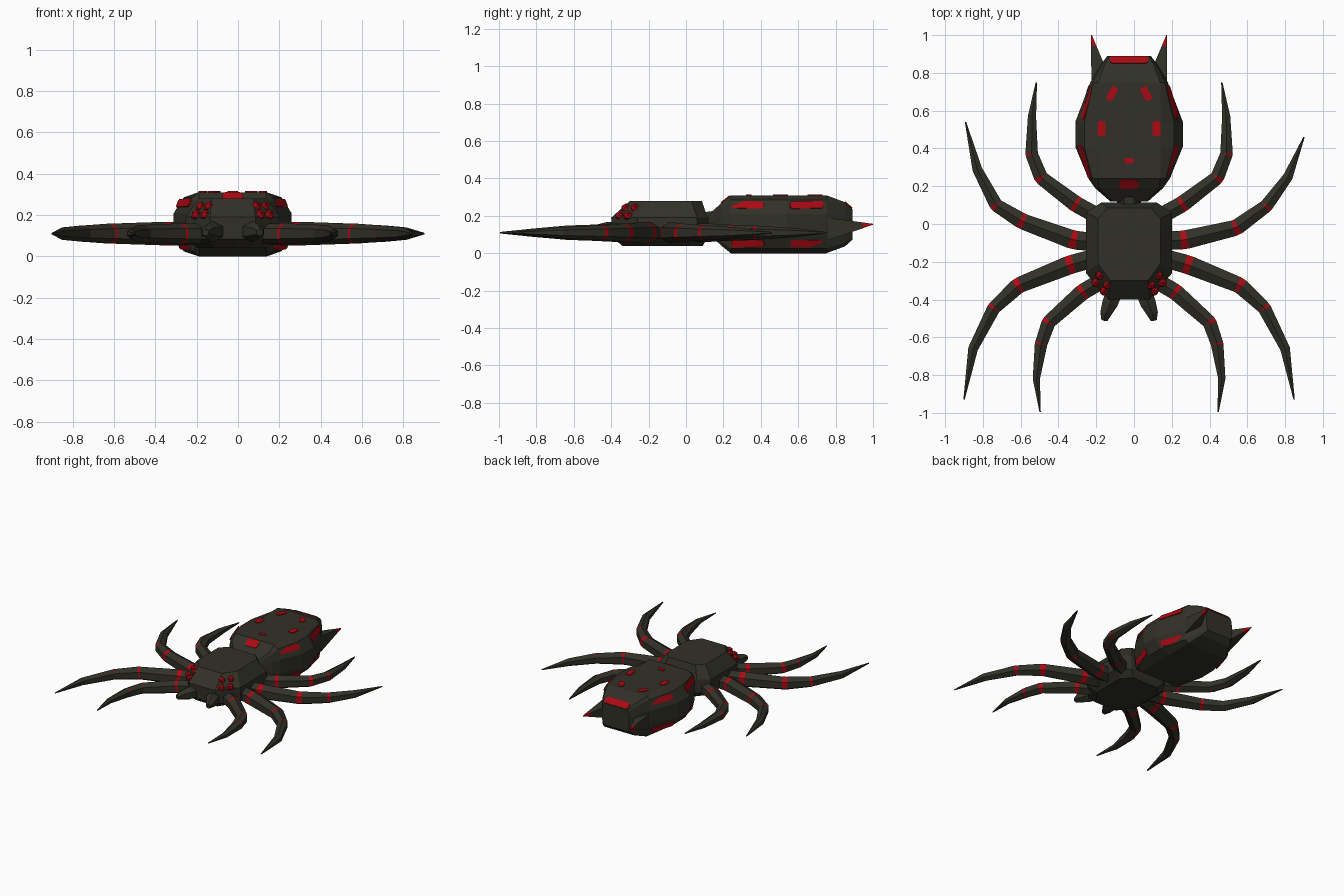
import bpy, bmesh, math
from mathutils import Vector
from mathutils.bvhtree import BVHTree

if "Cube" in bpy.data.objects:
    bpy.data.objects.remove(bpy.data.objects["Cube"])

CX = -0.026  # symmetry plane of the body


def material(name, col):
    m = bpy.data.materials.new(name)
    m.diffuse_color = (*col, 1)
    m.use_nodes = True
    m.node_tree.nodes["Principled BSDF"].inputs["Base Color"].default_value = m.diffuse_color
    return m


DARK = material("dark shell", (0.031, 0.030, 0.021))
RED = material("red marking", (0.40, 0.003, 0.006))


def finish(bm, name, mats):
    bmesh.ops.recalc_face_normals(bm, faces=bm.faces)
    me = bpy.data.meshes.new(name)
    bm.to_mesh(me)
    bm.free()
    for m in mats:
        me.materials.append(m)
    ob = bpy.data.objects.new(name, me)
    bpy.context.collection.objects.link(ob)
    return ob


def loft(bm, rings, red=()):
    """Skin a list of point rings and cap both ends; red = segment indices."""
    vs = [[bm.verts.new(p) for p in r] for r in rings]
    n = len(rings[0])
    for i in range(len(vs) - 1):
        for k in range(n):
            j = (k + 1) % n
            f = bm.faces.new((vs[i][k], vs[i][j], vs[i + 1][j], vs[i + 1][k]))
            f.material_index = int(i in red)
    for end, seg in ((vs[0], -1), (vs[-1], len(vs) - 2)):
        bm.faces.new(end).material_index = int(seg in red)


def tube(name, path, radii, bands=None, sides=6):
    """Tapered faceted tube; bands = {joint index: red ring width}."""
    bands = bands or {}
    P = [Vector(p) for p in path]
    pts, rad, red = [], [], []
    for i, p in enumerate(P):
        if i in bands:
            w = bands[i] / 2
            red.append(len(pts))
            pts += [p + (P[i - 1] - p).normalized() * w, p + (P[i + 1] - p).normalized() * w]
            rad += [radii[i] * 1.06] * 2
        else:
            pts.append(p)
            rad.append(radii[i])
    rings = []
    for i, p in enumerate(pts):
        t = (pts[min(i + 1, len(pts) - 1)] - pts[max(i - 1, 0)]).normalized()
        s = t.cross(Vector((0, 0, 1))).normalized()
        u = s.cross(t)
        angs = [math.tau * (k + 0.5) / sides for k in range(sides)]
        rings.append([p + (s * math.cos(a) + u * math.sin(a)) * rad[i] for a in angs])
    bm = bmesh.new()
    loft(bm, rings, red)
    return finish(bm, name, [DARK, RED])


def mirror(path):
    return [(2 * CX - p[0],) + tuple(p[1:]) for p in path]


# Abdomen: twelve-sided sections (y, half width, half height)
ZC = 0.155
stations = [(0.12, 0.10, 0.05), (0.19, 0.18, 0.115), (0.24, 0.215, 0.155), (0.41, 0.285, 0.155),
            (0.54, 0.285, 0.155), (0.75, 0.205, 0.155), (0.85, 0.145, 0.118), (0.89, 0.115, 0.082)]
rings = []
for y, hx, hz in stations:
    top = min(0.165, 0.88 * hx)
    mid = top + (hx - top) * 0.6
    q = [(hx, 0.35), (mid, 0.84), (top, 1.0)]
    sec = q + [(-x, z) for x, z in q[::-1]]
    sec += [(-x, -z) for x, z in sec]
    rings.append([(CX + x, y, ZC + z * hz) for x, z in sec])
bm = bmesh.new()
loft(bm, rings)
bmesh.ops.recalc_face_normals(bm, faces=bm.faces)
tree = BVHTree.FromBMesh(bm)
finish(bm, "abdomen", [DARK])

# Red abdomen markings: thin octagonal plates laid on the shell
marks = bmesh.new()


def mark(origin, direction, along, length, width):
    hit, nor, _, _ = tree.ray_cast(Vector(origin), Vector(direction).normalized())
    if hit is None:
        return
    if nor.dot(Vector(direction)) > 0:
        nor = -nor
    a = Vector(along)
    a = (a - nor * a.dot(nor)).normalized()
    b = nor.cross(a)
    L, W = length / 2, width / 2
    c = W * 0.45
    out = [(L, W - c), (L - c, W), (c - L, W), (-L, W - c),
           (-L, c - W), (c - L, -W), (L - c, -W), (L, c - W)]
    loft(marks, [[hit + a * x + b * y + nor * h for x, y in out] for h in (-0.003, 0.005)])


for s in (-1, 1):
    mark((CX + s * 0.145, 0.505, 1), (0, 0, -1), (0, 1, 0), 0.08, 0.042)
    mark((CX + s * 0.09, 0.69, 1), (0, 0, -1), (-s * 0.55, 1, 0), 0.078, 0.038)
    for side in (-1, 1):  # flank stripes above and below
        for y, dx in ((0.645, -0.38), (0.33, 0.41)):
            mark((CX + s * 0.7, y, ZC + side * 0.103), (-s, 0, 0), (s * dx, 1, 0), 0.185, 0.042)
mark((CX, 0.335, 1), (0, 0, -1), (1, 0, 0), 0.05, 0.028)
mark((CX, 0.868, 1), (0, 0, -1), (1, 0, 0), 0.20, 0.05)
mark((CX, 0.212, 1), (0, 0, -1), (1, 0, 0), 0.10, 0.06)
finish(marks, "abdomen_markings", [RED])


# Head section: stacked octagons
def octagon(hs, hb, hf, yb, sb, sf, yf, z):
    half = [(hb, yb), (hs, sb), (hs, sf), (hf, yf)]
    return [(CX + x, y, z) for x, y in half] + [(CX - x, y, z) for x, y in half[::-1]]


bm = bmesh.new()
loft(bm, [octagon(0.17, 0.11, 0.09, 0.09, 0.02, -0.22, -0.34, 0.04),
          octagon(0.228, 0.145, 0.11, 0.115, 0.06, -0.26, -0.395, 0.085),
          octagon(0.228, 0.145, 0.11, 0.115, 0.06, -0.26, -0.40, 0.19),
          octagon(0.165, 0.115, 0.10, 0.085, 0.03, -0.21, -0.30, 0.28)])
finish(bm, "head_section", [DARK])
tube("waist", [(CX, 0.06, 0.155), (CX, 0.22, 0.165)], [0.065, 0.075], sides=8)

# Right legs: joint path (x, y), radii, ring widths
Z = 0.11
legs = {
    "front_inner_leg": ([(0.10, -0.29), (0.22, -0.36), (0.40, -0.52), (0.44, -0.635), (0.465, -0.82), (0.445, -0.995)],
                        [0.05, 0.047, 0.04, 0.036, 0.022, 0.004], {1: 0.022, 2: 0.014, 3: 0.007}),
    "front_outer_leg": ([(0.12, -0.17), (0.285, -0.215), (0.56, -0.325), (0.69, -0.445), (0.80, -0.66), (0.848, -0.93)],
                        [0.055, 0.054, 0.046, 0.038, 0.03, 0.004], {1: 0.036, 2: 0.026, 3: 0.012}),
    "rear_outer_leg": ([(0.12, -0.09), (0.265, -0.085), (0.54, -0.02), (0.70, 0.095), (0.815, 0.25), (0.90, 0.46)],
                       [0.055, 0.054, 0.046, 0.038, 0.03, 0.004], {1: 0.036, 2: 0.026, 3: 0.012}),
    "rear_inner_leg": ([(0.10, 0.02), (0.255, 0.105), (0.44, 0.245), (0.49, 0.37), (0.488, 0.57), (0.465, 0.75)],
                       [0.05, 0.047, 0.04, 0.036, 0.025, 0.004], {1: 0.022, 2: 0.014, 3: 0.007}),
}
for name, (path, radii, bands) in legs.items():
    path = [(x, y, Z) for x, y in path]
    tube("right_" + name, path, radii, bands)
    left = mirror(path)
    if name == "rear_outer_leg":  # this leg is posed differently on the left
        left = [(x, y, Z) for x, y in ((-0.17, -0.10), (-0.32, -0.085), (-0.593, 0.015),
                                       (-0.73, 0.10), (-0.83, 0.29), (-0.892, 0.54))]
    tube("left_" + name, left, radii, bands)

# Paired parts: jaws, tail spikes, eyes
eyes = bmesh.new()
for side, flip in (("right", lambda p: p), ("left", mirror)):
    tube(side + "_jaw", flip([(0.045, -0.34, 0.12), (0.075, -0.42, 0.12), (0.098, -0.475, 0.12), (0.105, -0.51, 0.115)]),
         [0.05, 0.048, 0.034, 0.018])
    bm = bmesh.new()
    base = Vector(flip([(0.122, 0.76, 0.13)])[0])
    tip = Vector(flip([(0.173, 1.0, 0.155)])[0])
    sec = [(0.052, 0.06), (-0.052, 0.06), (-0.052, -0.06), (0.052, -0.06)]
    loft(bm, [[base.lerp(tip, t) + Vector((x, 0, z)) * r for x, z in sec]
              for t, r in ((0, 1), (0.76, 0.27), (1, 0.04))], red=(1,))
    finish(bm, side + "_tail_spike", [DARK, RED])
    for p in flip([(0.128, -0.272, 0.24), (0.088, -0.322, 0.24), (0.15, -0.31, 0.2), (0.106, -0.355, 0.2)]):
        ret = bmesh.ops.create_icosphere(eyes, subdivisions=1, radius=0.027)
        bmesh.ops.translate(eyes, verts=ret["verts"], vec=p)
finish(eyes, "eyes", [RED])
